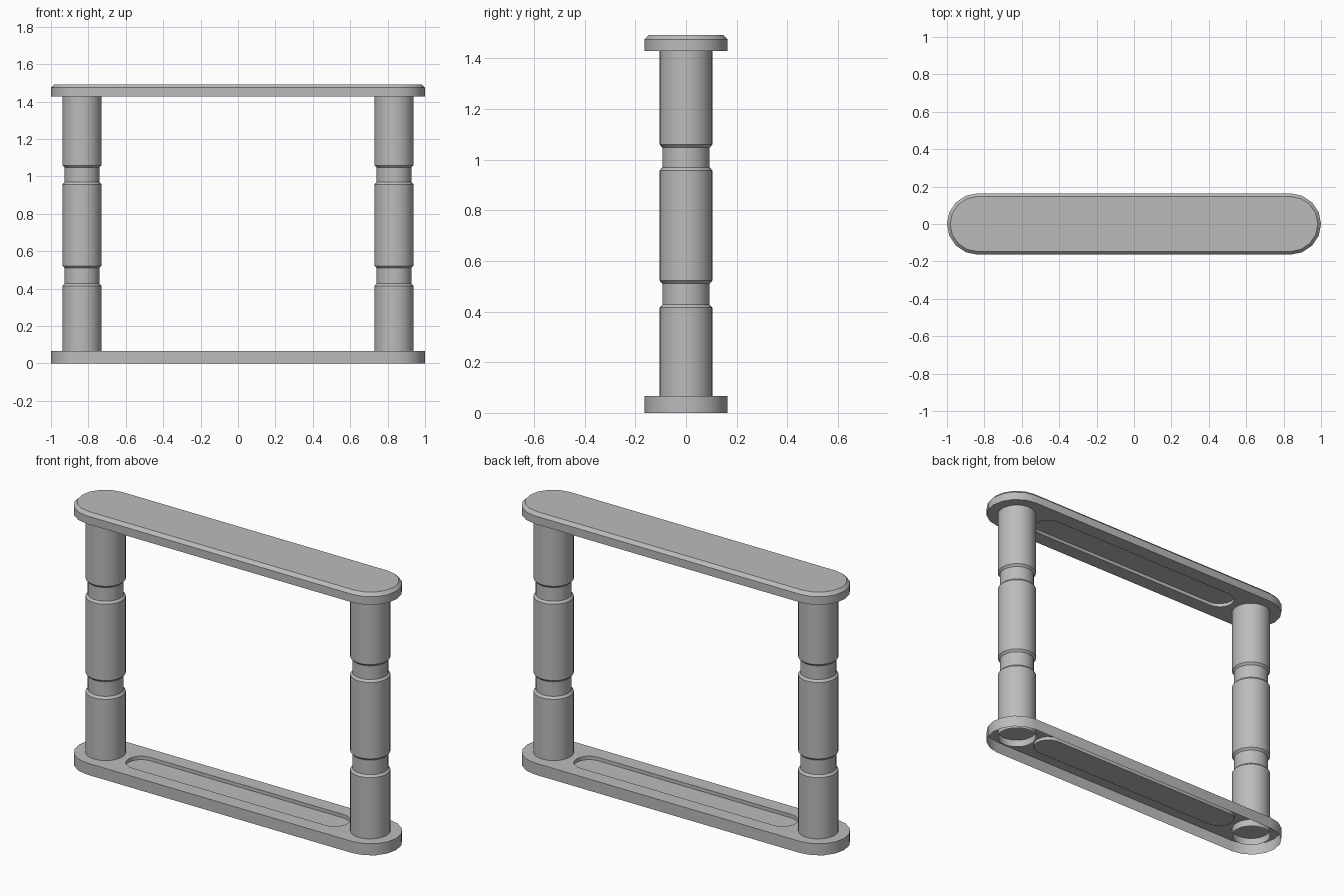
import bpy, bmesh, math

if "Cube" in bpy.data.objects:
    bpy.data.objects.remove(bpy.data.objects["Cube"], do_unlink=True)

# Single plain grey
grey = bpy.data.materials.new("plain_grey")
grey.use_nodes = True
GREY = (0.5, 0.5, 0.5, 1)
grey.diffuse_color = GREY
grey.node_tree.nodes["Principled BSDF"].inputs["Base Color"].default_value = GREY


def outline(half_length, radius, segments):
    """Circle, or a stadium when half_length is above zero."""
    pts = []
    for side in (1, -1):
        start = 0 if side == 1 else math.pi
        steps = segments // 2 + (1 if half_length else 0)
        for i in range(steps):
            a = start - math.pi / 2 + i * 2 * math.pi / segments
            pts.append((side * half_length + radius * math.cos(a), radius * math.sin(a)))
    return pts


def loft(name, rings, segments, cap_start=False, cap_end=False):
    """Skin a stack of (half_length, radius, z) outlines."""
    bm = bmesh.new()
    loops = [[bm.verts.new((x, y, z)) for x, y in outline(c, r, segments)]
             for c, r, z in rings]
    for low, high in zip(loops, loops[1:]):
        for i in range(len(low)):
            j = (i + 1) % len(low)
            bm.faces.new((low[i], low[j], high[j], high[i]))
    if cap_start:
        bm.faces.new(loops[0][::-1])
    if cap_end:
        bm.faces.new(loops[-1])
    mesh = bpy.data.meshes.new(name)
    bm.to_mesh(mesh)
    bm.free()
    mesh.materials.append(grey)
    obj = bpy.data.objects.new(name, mesh)
    bpy.context.collection.objects.link(obj)
    bpy.ops.object.select_all(action='DESELECT')
    obj.select_set(True)
    bpy.context.view_layer.objects.active = obj
    bpy.ops.object.shade_smooth_by_angle(angle=math.radians(30))
    return obj


END, PLATE_R = 0.836, 0.164        # rounded plate ends
SLOT, SLOT_R = 0.61, 0.08          # long recess between the pillars
BASE_TOP, TOP_LOW = 0.066, 1.428
DEPTH = 0.02

# Base plate: open underneath, recess sunk into its upper face
loft("base_plate", [(END, PLATE_R, 0), (END, PLATE_R, BASE_TOP),
                    (SLOT, SLOT_R, BASE_TOP), (SLOT, SLOT_R, BASE_TOP - DEPTH)],
     16, cap_end=True)

# Top plate: recess underneath, chamfered upper rim
loft("top_plate", [(SLOT, SLOT_R, TOP_LOW + DEPTH), (SLOT, SLOT_R, TOP_LOW),
                   (END, PLATE_R, TOP_LOW), (END, PLATE_R, 1.474),
                   (END, PLATE_R - 0.017, 1.492)],
     16, cap_start=True, cap_end=True)

# Pillars with two necked grooves each
BODY, NECK, BEVEL = 0.104, 0.093, 0.012
profile = [(0, BODY, 0.025)]
for low, high in ((0.415, 0.522), (0.957, 1.059)):
    profile += [(0, BODY, low), (0, NECK, low + BEVEL),
                (0, NECK, high - BEVEL), (0, BODY, high)]
profile.append((0, BODY, TOP_LOW + 0.005))
for name, side in (("left_pillar", 1), ("right_pillar", -1)):
    loft(name, profile, 32).location.x = side * (END - 0.002)
